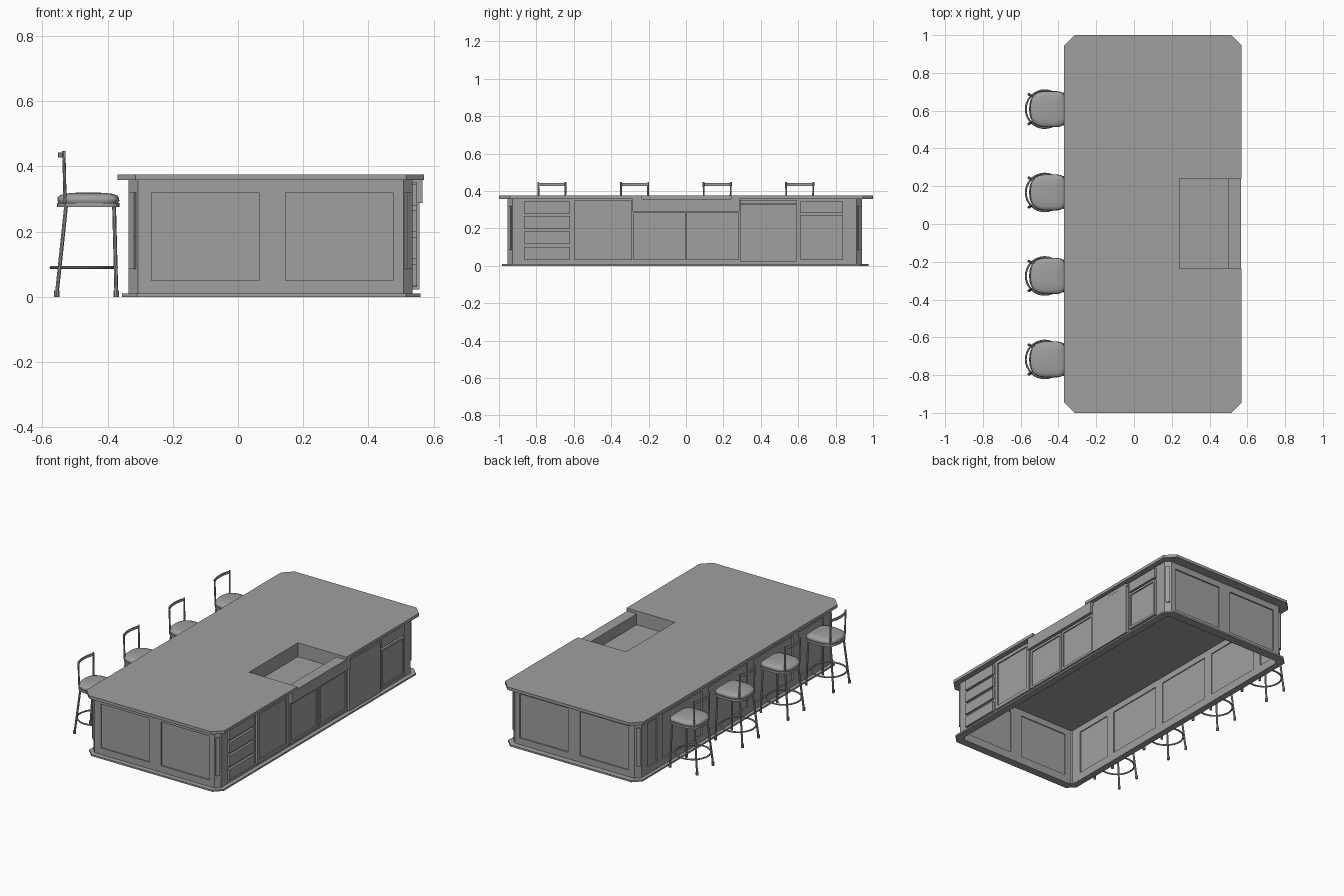
import bpy, bmesh, math
from mathutils import Vector

if "Cube" in bpy.data.objects:
    bpy.data.objects.remove(bpy.data.objects["Cube"], do_unlink=True)

GREY = (0.35, 0.35, 0.35, 1)
grey = bpy.data.materials.new("mid_grey")
grey.use_nodes = True
grey.diffuse_color = GREY
grey.node_tree.nodes["Principled BSDF"].inputs["Base Color"].default_value = GREY


def link(name, mesh, smooth=False):
    mesh.materials.clear()
    mesh.materials.append(grey)
    if smooth:
        for p in mesh.polygons:
            p.use_smooth = True
        mesh.set_sharp_from_angle(angle=math.radians(40))
    ob = bpy.data.objects.new(name, mesh)
    bpy.context.collection.objects.link(ob)
    return ob


def finish(name, bm, smooth=False):
    bmesh.ops.recalc_face_normals(bm, faces=bm.faces[:])
    mesh = bpy.data.meshes.new(name)
    bm.to_mesh(mesh)
    bm.free()
    return link(name, mesh, smooth)


def add_box(bm, x, y, z):
    verts = bmesh.ops.create_cube(bm, size=1)["verts"]
    for v in verts:
        v.co = [(lo + hi) / 2 + c * (hi - lo) for c, (lo, hi) in zip(v.co, (x, y, z))]
    return verts


def box(name, x, y, z):
    bm = bmesh.new()
    add_box(bm, x, y, z)
    return finish(name, bm)


def loft(name, rings, caps=True, smooth=False):
    """Skin matching rings of points; without caps the last joins the first."""
    bm = bmesh.new()
    loops = [[bm.verts.new(p) for p in ring] for ring in rings]
    pairs = list(zip(loops, loops[1:]))
    if caps:
        bm.faces.new(loops[0])
        bm.faces.new(loops[-1])
    else:
        pairs.append((loops[-1], loops[0]))
    for a, b in pairs:
        for i in range(len(a)):
            j = (i + 1) % len(a)
            bm.faces.new((a[i], a[j], b[j], b[i]))
    return finish(name, bm, smooth)


def at(outline, z):
    return [(x, y, z) for x, y in outline]


def prism(name, outline, z0, z1, smooth=False):
    return loft(name, [at(outline, z0), at(outline, z1)], smooth=smooth)


def chamfered(x0, x1, y0, y1, c):
    return [(x0 + c, y0), (x1 - c, y0), (x1, y0 + c), (x1, y1 - c),
            (x1 - c, y1), (x0 + c, y1), (x0, y1 - c), (x0, y0 + c)]


def tube(name, points, r, cyclic=False):
    cu = bpy.data.curves.new(name, "CURVE")
    cu.dimensions = "3D"
    cu.bevel_depth = r
    cu.bevel_resolution = 2
    cu.use_fill_caps = True
    sp = cu.splines.new("POLY")
    sp.points.add(len(points) - 1)
    for p, co in zip(sp.points, points):
        p.co = (*co, 1)
    sp.use_cyclic_u = cyclic
    tmp = bpy.data.objects.new(name + "_path", cu)
    mesh = bpy.data.meshes.new_from_object(tmp)
    bpy.data.objects.remove(tmp)
    return link(name, mesh, True)


# Cabinet extents, wall thickness and corner chamfer
X0, X1, Y0, Y1 = -0.335, 0.535, -0.955, 0.94
TOP, T, C = 0.358, 0.02, 0.028


def wall(name, along_x, face, inward, u0, u1, panels, z0=0.05, z1=0.32):
    """Framed wall with sunk panels; u runs along the wall."""
    bm = bmesh.new()

    def piece(u, z, d0=0, d1=T):
        d = sorted((face + inward * d0, face + inward * d1))
        add_box(bm, *((u, d, z) if along_x else (d, u, z)))

    edges = [u0] + [u for p in panels for u in p] + [u1]
    for stile in zip(edges[::2], edges[1::2]):
        piece(stile, (0, TOP))
    for p in panels:
        piece(p, (0, z0))
        piece(p, (z1, TOP))
        piece(p, (z0, z1), 0.008, 0.014)
    finish(name, bm)


end_panels = [(-0.265, 0.065), (0.145, 0.475)]
wall("front_end_wall", True, Y0, 1, X0 + C, X1 - C, end_panels)
wall("back_end_wall", True, Y1, -1, X0 + C, X1 - C, end_panels)
wall("seating_side_wall", False, X0, 1, Y0 + C, Y1 - C,
     [(-0.86, -0.62), (-0.56, -0.18), (-0.12, 0.26), (0.32, 0.7), (0.76, 0.85)])
box("working_side_wall", (X1 - T, X1), (Y0 + C, Y1 - C), (0, TOP))

# Chamfered corner posts with raised strips
for x, sx in ((X0, -1), (X1, 1)):
    for y, sy in ((Y0, -1), (Y1, 1)):
        a, b = Vector((x - sx * C, y)), Vector((x, y - sy * C))
        inner = [(x - sx * T, y - sy * C), (x - sx * C, y - sy * T)]
        prism("corner_post", [a, b] + inner, 0, TOP)
        p, q, out = a.lerp(b, 0.2), a.lerp(b, 0.8), Vector((sx, sy)) * 0.006
        prism("corner_strip", [p, q, q + out, p + out], 0.085, 0.32)

# Plinth ring
outer = chamfered(-0.355, 0.56, -0.985, 0.975, 0.045)
inner = chamfered(X0 + T, X1 - T, Y0 + T, Y1 - T, 0.02)
loft("plinth", [at(outer, 0), at(outer, 0.01), at(inner, 0.01), at(inner, 0)], caps=False)

# Worktop with sink notch
top = chamfered(-0.37, 0.57, -1, 1, 0.055)
notch = [(0.57, -0.235), (0.24, -0.235), (0.24, 0.24), (0.57, 0.24)]
prism("worktop", top[:3] + notch + top[3:], TOP, 0.376)

# Apron sink
box("sink_apron", (0.5, 0.566), (-0.285, 0.285), (0.288, TOP))
box("sink_floor", (0.23, 0.5), (-0.245, 0.25), (0.283, 0.291))
box("sink_back", (0.23, 0.24), (-0.245, 0.25), (0.291, TOP))
box("sink_side", (0.24, 0.5), (-0.245, -0.235), (0.291, TOP))
box("sink_side", (0.24, 0.5), (0.24, 0.25), (0.291, TOP))


# Drawers, doors and appliance on the working side
def front(name, y, z, border=0, x=0.549):
    bm = bmesh.new()
    add_box(bm, (X1 - 0.002, x), y, z)
    if border:
        bm.normal_update()
        face = max(bm.faces, key=lambda f: f.calc_center_median().x)
        bmesh.ops.inset_region(bm, faces=[face], thickness=border)
        lip = bmesh.ops.extrude_face_region(bm, geom=[face])
        for v in lip["geom"]:
            if isinstance(v, bmesh.types.BMVert):
                v.co.x -= 0.007
        if face.is_valid:
            bmesh.ops.delete(bm, geom=[face], context="FACES_ONLY")
    finish(name, bm)


for z in (0.035, 0.118, 0.2, 0.28):
    front("drawer", (-0.865, -0.62), (z, z + 0.065))
front("tall_door", (-0.595, -0.29), (0.03, 0.35), 0.03)
front("sink_door", (-0.28, -0.003), (0.03, 0.286), 0.02)
front("sink_door", (0.003, 0.28), (0.03, 0.286), 0.02)
front("appliance_door", (0.288, 0.59), (0.022, 0.33), x=0.556)
front("appliance_strip", (0.288, 0.59), (0.333, 0.352), x=0.553)
front("small_drawer", (0.61, 0.84), (0.283, 0.345))
front("small_door", (0.61, 0.84), (0.035, 0.272), 0.02)

# Bar stool, built at y = 0
CX = -0.459


def seat_outline(s):
    pts = []
    for i in range(40):
        c, d = math.cos(i * math.tau / 40), math.sin(i * math.tau / 40)
        n = 2 / (5 if c > 0 else 2.5)
        pts.append((CX + s * 0.096 * math.copysign(abs(c) ** n, c),
                    s * 0.096 * math.copysign(abs(d) ** n, d)))
    return pts


def arc(cx, r, spread, n=12):
    angles = [math.pi - spread + 2 * spread * i / n for i in range(n + 1)]
    return [(cx + r * math.cos(a), r * math.sin(a)) for a in angles]


stool = [prism("seat_frame", seat_outline(1), 0.275, 0.288, True)]
cushion = [(0.95, 0.288), (0.99, 0.295), (0.98, 0.304), (0.92, 0.311),
           (0.78, 0.316), (0.5, 0.319), (0.2, 0.32)]
stool.append(loft("seat_cushion", [at(seat_outline(s), z) for s, z in cushion], smooth=True))
ring = [(-0.473 + 0.1 * math.cos(i * math.tau / 32), 0.1 * math.sin(i * math.tau / 32), 0.09)
        for i in range(32)]
stool.append(tube("foot_ring", ring, 0.005, True))
for s in (-1, 1):
    for part, hip, foot in (("back_leg", (-0.527, s * 0.062), (-0.556, s * 0.078)),
                            ("front_leg", (-0.38, s * 0.07), (-0.373, s * 0.08))):
        stool.append(tube(part, [(*hip, 0.28), (*foot, 0.005)], 0.006))
        stool.append(tube("foot_tip", [(*foot, 0), (*foot, 0.02)], 0.008))
    stool.append(tube("back_post", [(-0.53, s * 0.07, 0.28), (-0.534, s * 0.073, 0.447)], 0.005))
bar = arc(-0.365, 0.187, 0.43) + arc(-0.365, 0.181, 0.43)[::-1]
stool.append(prism("back_bar", bar, 0.428, 0.443))

# Row of four stools
for k, y in enumerate((-0.717, -0.275, 0.167, 0.608)):
    for part in stool:
        ob = part if k == 0 else part.copy()
        if k:
            bpy.context.collection.objects.link(ob)
        ob.location.y = y
